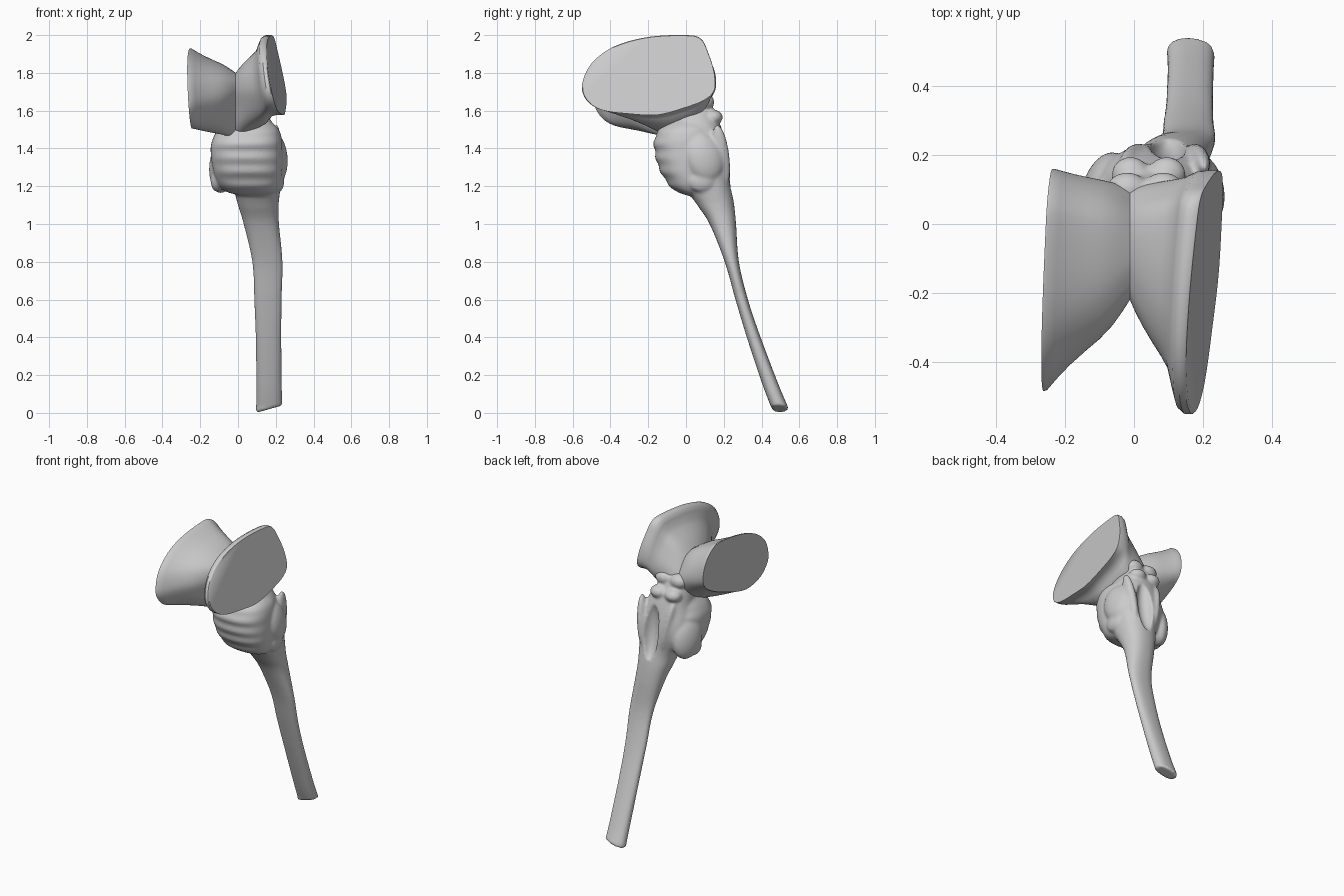
import bpy, bmesh, math
from mathutils import Vector

if "Cube" in bpy.data.objects:
    bpy.data.objects.remove(bpy.data.objects["Cube"])


def spline(pts, n, closed=False):
    """Catmull-Rom resample of a list of tuples, n steps per span."""
    P = [Vector(p) for p in pts]
    m = len(P)
    get = (lambda i: P[i % m]) if closed else (lambda i: P[max(0, min(m - 1, i))])
    out = []
    for i in range(m if closed else m - 1):
        a, b, c, d = (get(i + k) for k in (-1, 0, 1, 2))
        for s in range(n):
            t = s / n
            out.append(0.5 * (2 * b + (c - a) * t + (2 * a - 5 * b + 4 * c - d) * t * t
                              + (3 * b - a - 3 * c + d) * t ** 3))
    return out if closed else out + [P[-1]]


def skin(name, rings):
    """Bridge equal-length rings and cap both ends."""
    bm = bmesh.new()
    vs = [[bm.verts.new(p) for p in r] for r in rings]
    n = len(vs[0])
    for a, b in zip(vs, vs[1:]):
        for i in range(n):
            j = (i + 1) % n
            bm.faces.new((a[i], a[j], b[j], b[i]))
    bm.faces.new(vs[0][::-1])
    bm.faces.new(vs[-1])
    bmesh.ops.recalc_face_normals(bm, faces=bm.faces)
    me = bpy.data.meshes.new(name)
    bm.to_mesh(me)
    bm.free()
    ob = bpy.data.objects.new(name, me)
    bpy.context.collection.objects.link(ob)
    return ob


def column(name, rows, ridge=0.0, power=1.0, tilt=0.0):
    """Rows are z, x min, x max, y min, y max."""
    rings = []
    for k, (z, x0, x1, y0, y1) in enumerate(spline([r + () for r in rows], 6)):
        cx, cy = (x0 + x1) / 2, (y0 + y1) / 2
        rx, ry = (x1 - x0) / 2, (y1 - y0) / 2 + ridge * math.sin(z * 85)
        ring = []
        for i in range(48):
            a = 2 * math.pi * i / 48
            c, s = math.cos(a), math.sin(a)
            x = rx * math.copysign(abs(c) ** power, c)
            y = ry * math.copysign(abs(s) ** power, s)
            ring.append((cx + x, cy + y, z + (tilt * x if k == 0 else 0)))
        rings.append(ring)
    return skin(name, rings)


def blob(name, loc, radii, rot=(0, 0, 0)):
    bpy.ops.mesh.primitive_uv_sphere_add(segments=32, ring_count=20, location=loc, rotation=rot)
    ob = bpy.context.object
    ob.name = name
    ob.scale = radii
    return ob


def smooth(ob, angle):
    bpy.ops.object.select_all(action='DESELECT')
    ob.select_set(True)
    bpy.context.view_layer.objects.active = ob
    bpy.ops.object.shade_smooth_by_angle(angle=math.radians(angle))


# spinal cord widening into the medulla and the back of the stem
stem = column("brainstem", [
    (0.02, .095, .235, .455, .545), (0.15, .097, .232, .405, .49), (0.4, .093, .23, .322, .395),
    (0.6, .085, .232, .262, .328), (0.8, .075, .236, .205, .28), (1.0, .03, .217, .125, .265),
    (1.1, 0, .215, .06, .255), (1.2, -.03, .225, .0, .24), (1.35, -.10, .23, 0, .225),
    (1.5, -.09, .20, -.08, .19), (1.6, -.08, .14, -.06, .15), (1.68, -.06, .09, -.03, .11)],
    power=0.85, tilt=0.28)

# bulging pons with shallow transverse ridges
pons = column("pons", [
    (1.15, .03, .16, .01, .12), (1.17, -.06, .20, -.05, .15), (1.22, -.11, .225, -.10, .17),
    (1.3, -.135, .235, -.145, .18), (1.4, -.145, .235, -.168, .18), (1.46, -.13, .23, -.165, .17),
    (1.51, -.10, .21, -.13, .15), (1.56, -.06, .15, -.08, .12)], ridge=0.005, power=0.85)

parts = [stem, pons,
         # cut side stalks
         blob("left_stalk", (-.085, .11, 1.30), (.06, .10, .14), (.25, .12, -.4)),
         blob("right_stalk", (.205, .10, 1.35), (.055, .10, .13), (.25, -.1, .2)),
         blob("left_flare", (-.11, .07, 1.23), (.035, .06, .06)),
         blob("right_flare", (.215, .08, 1.23), (.03, .07, .06))]
# four bumps on the back of the midbrain
for x in (-.02, .085):
    parts.append(blob("upper_bump", (x, .10, 1.645), (.06, .05, .045)))
    parts.append(blob("lower_bump", (x + .01, .145, 1.565), (.055, .05, .04)))
# ridges beside the hollow
for x, lean in ((.0, -.18), (.185, .12)):
    parts.append(blob("back_ridge", (x, .185, 1.36), (.03, .045, .17), (.12, lean, 0)))

bpy.ops.object.select_all(action='DESELECT')
for p in parts:
    p.select_set(True)
bpy.context.view_layer.objects.active = stem
bpy.ops.object.join()

# hollow in the back of the stem
cutter = blob("hollow_cutter", (.10, .24, 1.33), (.055, .065, .19), (.12, 0, 0))
cutter.hide_render = True
cutter.display_type = 'WIRE'

# fuse, carve and soften
m = stem.modifiers.new("fuse", 'REMESH')
m.mode, m.voxel_size = 'VOXEL', 0.009
m = stem.modifiers.new("hollow", 'BOOLEAN')
m.operation, m.object = 'DIFFERENCE', cutter
m = stem.modifiers.new("fuse_again", 'REMESH')
m.mode, m.voxel_size = 'VOXEL', 0.008
m = stem.modifiers.new("soften", 'SMOOTH')
m.factor, m.iterations = 0.5, 3
bpy.context.view_layer.objects.active = stem
for name in [m.name for m in stem.modifiers]:
    bpy.ops.object.modifier_apply(modifier=name)
bpy.data.objects.remove(cutter)
smooth(stem, 50)

# cut peduncles: side outlines (y, z), matching point by point
right = [(-.55, 1.74), (-.5, 1.85), (-.38, 1.94), (-.2, 1.99), (0, 2.0), (.08, 1.98), (.12, 1.9),
         (.15, 1.8), (.15, 1.71), (.1, 1.66), (0, 1.62), (-.15, 1.58), (-.3, 1.585), (-.45, 1.605),
         (-.53, 1.66)]
left = [(-.485, 1.65), (-.45, 1.76), (-.35, 1.85), (-.2, 1.905), (0, 1.93), (.08, 1.91), (.14, 1.84),
        (.16, 1.75), (.14, 1.68), (.06, 1.62), (-.08, 1.56), (-.2, 1.52), (-.3, 1.505), (-.4, 1.53),
        (-.46, 1.58)]
waist = [(-.22, 1.70), (-.2, 1.76), (-.14, 1.79), (-.08, 1.80), (-.02, 1.795), (.03, 1.77), (.07, 1.72),
         (.10, 1.66), (.10, 1.6), (.07, 1.52), (.02, 1.47), (-.04, 1.45), (-.1, 1.46), (-.15, 1.52),
         (-.19, 1.62)]
right, left, waist = (spline(o, 5, True) for o in (right, left, waist))


def section(outline, plane, t, f):
    """Blend from the waist to a tilted cut face."""
    ring = []
    for w, o in zip(waist, outline):
        p = w.lerp(o, f)
        ring.append((-.012 + (plane(*o) + .012) * t, p.x, p.y))
    return ring


def right_plane(y, z):
    return .22 + .11 * y - .19 * (z - 1.8)


def left_plane(y, z):
    return -.245 + .05 * y - .06 * (z - 1.75)


left_steps = [(1, 1), (.96, .99), (.85, .87), (.7, .72), (.5, .55), (.35, .43), (.2, .28), (.08, .12)]
right_steps = [(0, 0), (.08, .1), (.2, .23), (.35, .37), (.5, .5), (.62, .62), (.7, .82),
               (.76, .95), (.86, 1), (.97, 1), (1, .985)]
peduncles = skin("cerebral_peduncles",
                 [section(left, left_plane, t, f) for t, f in left_steps]
                 + [section(right, right_plane, t, f) for t, f in right_steps])
smooth(peduncles, 40)
